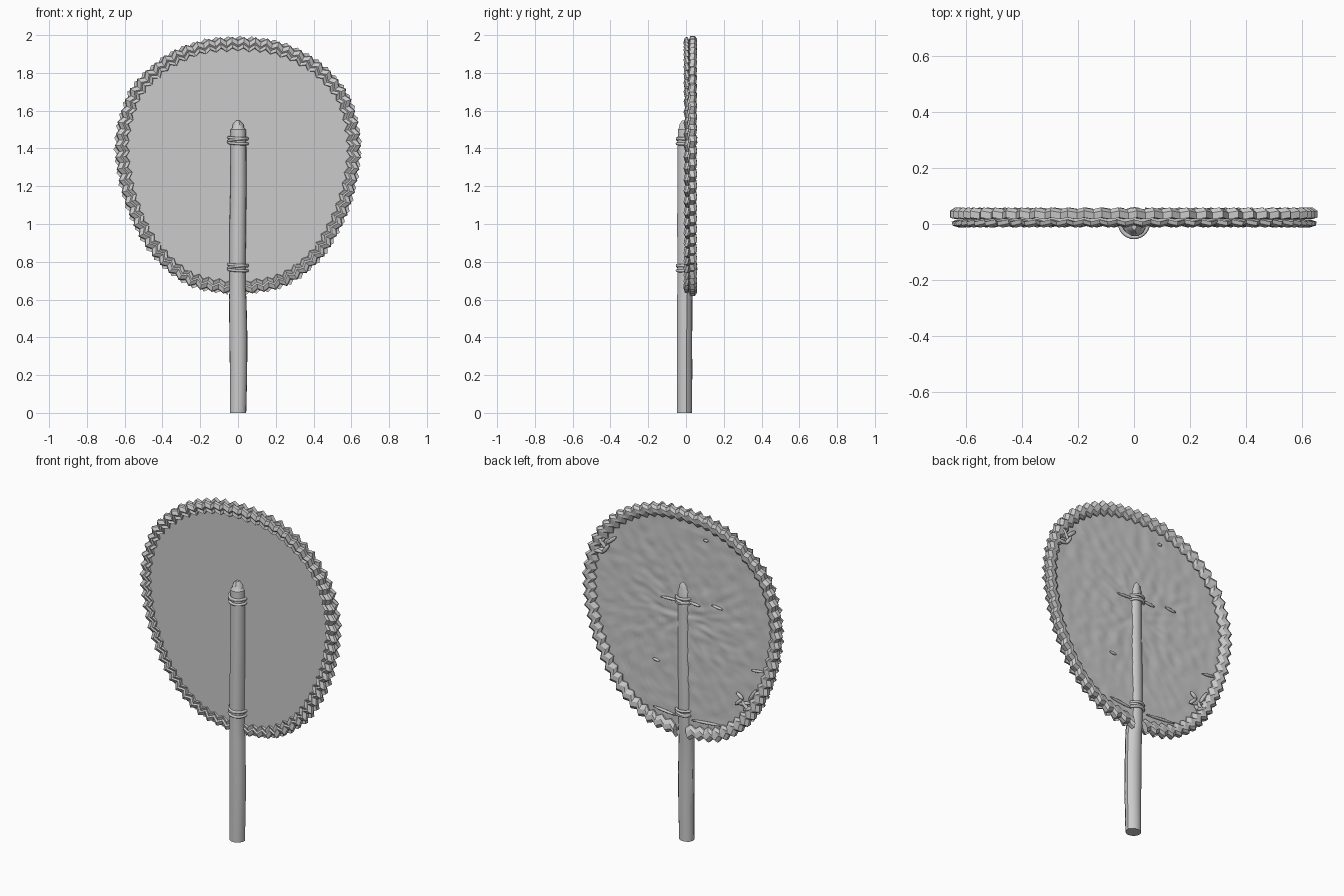
import bpy, bmesh, math, random
from mathutils import Vector, noise

random.seed(4)
cube = bpy.data.objects.get("Cube")
if cube:
    bpy.data.objects.remove(cube, do_unlink=True)

grey = bpy.data.materials.new("plain grey")
grey.use_nodes = True
grey.diffuse_color = (0.6, 0.6, 0.6, 1)
grey.node_tree.nodes["Principled BSDF"].inputs["Base Color"].default_value = (0.6, 0.6, 0.6, 1)


def finish(bm, name, angle=None):
    bmesh.ops.recalc_face_normals(bm, faces=bm.faces)
    mesh = bpy.data.meshes.new(name)
    bm.to_mesh(mesh)
    bm.free()
    obj = bpy.data.objects.new(name, mesh)
    bpy.context.collection.objects.link(obj)
    mesh.materials.append(grey)
    if angle:
        smooth(obj, angle)
    return obj


def smooth(obj, angle):
    bpy.ops.object.select_all(action='DESELECT')
    obj.select_set(True)
    bpy.context.view_layer.objects.active = obj
    bpy.ops.object.shade_smooth_by_angle(angle=math.radians(angle))


def loft(bm, rings):
    """Skin closed rings of points and cap both ends."""
    loops = [[bm.verts.new(p) for p in ring] for ring in rings]
    for a, b in zip(loops, loops[1:]):
        for i in range(len(a)):
            j = (i + 1) % len(a)
            bm.faces.new((a[i], a[j], b[j], b[i]))
    bm.faces.new(loops[0])
    bm.faces.new(loops[-1])


# Leaf-shaped outline: half the points, mirrored, splined and evenly resampled
half = [(.045, .632), (.25, .675), (.43, .81), (.55, 1.0), (.62, 1.2), (.647, 1.42),
        (.605, 1.63), (.53, 1.76), (.38, 1.89), (.2, 1.965)]
knots = [Vector(p) for p in half + [(0, 1.986)] + [(-x, z) for x, z in reversed(half)]]


def spline(pts, steps=24):
    out = []
    for i in range(len(pts) - 1):
        a, b, c, d = (pts[max(i - 1, 0)], pts[i], pts[i + 1], pts[min(i + 2, len(pts) - 1)])
        for k in range(steps):
            t = k / steps
            out.append(0.5 * (2 * b + (c - a) * t + (2 * a - 5 * b + 4 * c - d) * t * t
                              + (3 * b - a - 3 * c + d) * t ** 3))
    return out + [pts[-1]]


def resample(pts, count):
    total = [0]
    for a, b in zip(pts, pts[1:]):
        total.append(total[-1] + (b - a).length)
    out, k = [], 0
    for i in range(count + 1):
        s = total[-1] * i / count
        while k < len(pts) - 2 and total[k + 1] < s:
            k += 1
        out.append(pts[k].lerp(pts[k + 1], (s - total[k]) / (total[k + 1] - total[k])))
    return out


PLEATS = 66
path = resample(spline(knots), PLEATS * 2)
tangents = [(path[min(i + 1, len(path) - 1)] - path[max(i - 1, 0)]).normalized()
            for i in range(len(path))]


def inset(i, depth, shift=0):
    t = tangents[i]
    return path[i] - Vector((t.y, -t.x)) * depth + t * shift


# Pleated edge binding, one strip on each side of the panel
def binding(name, section, radial, wave, skew, phase):
    bm = bmesh.new()
    rings = []
    for i in range(len(path)):
        s = 1 if (i + phase) % 2 else -1
        ripple = radial * s * random.uniform(.75, 1.2)
        ring = []
        for depth, y in section:
            p = inset(i, depth - ripple, skew * (depth - .03))
            ring.append((p.x, y + wave * s, p.y))
        rings.append(ring)
    loft(bm, rings)
    return finish(bm, name)


binding("front_binding", [(.004, .012), (.008, -.002), (.032, -.009), (.042, -.002),
                          (.06, -.006), (.066, .012)], .011, -.004, 0, 0)
binding("back_binding", [(0, .02), (0, .044), (.018, .056), (.045, .053),
                         (.066, .036), (.064, .02)], .010, .003, .35, 1)

# Panel: flat front, softly dimpled back
bm = bmesh.new()
centre = Vector((0, 1.35))
edge = [inset(i, .035) for i in range(len(path))]
RINGS = 26


def dimple(p):
    return .027 + .006 * noise.noise(Vector((p.x * 17, p.y * 26, 2)))


front = [bm.verts.new((p.x, .003, p.y)) for p in edge]
bm.faces.new(front)
previous = front
for r in range(RINGS):
    f = 1 - r / RINGS
    ring = []
    for p in edge:
        q = centre.lerp(p, f)
        ring.append(bm.verts.new((q.x, dimple(q), q.y)))
    for i in range(len(ring)):
        j = (i + 1) % len(ring)
        bm.faces.new((previous[i], previous[j], ring[j], ring[i]))
    previous = ring
pole = bm.verts.new((centre.x, dimple(centre), centre.y))
for i in range(len(previous)):
    bm.faces.new((previous[i], previous[(i + 1) % len(previous)], pole))
finish(bm, "panel", 40)

# Handle: a rough stick clasping the panel, with a stubby whittled tip
bm = bmesh.new()
stations = [  # height, half width, front y, back y
    (0, .045, -.047, .033), (.2, .047, -.048, .034), (.4, .049, -.048, .034),
    (.6, .047, -.047, .035), (.66, .044, -.046, .042), (.8, .044, -.046, .043),
    (1.0, .045, -.047, .044), (1.2, .043, -.046, .043), (1.4, .042, -.045, .043),
    (1.5, .041, -.044, .042), (1.508, .032, -.038, .04), (1.528, .029, -.034, .04),
    (1.548, .01, -.022, .03)]
rings = []
for z, w, y0, y1 in stations:
    cx = .003 * math.sin(z * 6)
    ring = []
    for k in range(12):
        a = math.tau * (k + .5) / 12
        rough = 1 + .03 * math.sin(k * 5 + z)
        ring.append((cx + w * rough * math.cos(a),
                     (y0 + y1) / 2 + (y1 - y0) / 2 * rough * math.sin(a), z))
    rings.append(ring)
loft(bm, rings)
finish(bm, "handle", 35)

# Cord lashings around the handle
for place, z in (("upper", 1.44), ("lower", .768)):
    for n, (dz, tilt) in enumerate(((-.012, .06), (.004, -.1), (.016, .05))):
        bpy.ops.mesh.primitive_torus_add(major_segments=28, minor_segments=8, major_radius=.05,
                                         minor_radius=.0075, location=(0, .003, z + dz),
                                         rotation=(tilt, tilt, 0))
        cord = bpy.context.object
        cord.name = f"{place}_lashing_{n + 1}"
        cord.data.materials.append(grey)
        smooth(cord, 60)


# Loose stitches and knots on the back
def stitch(name, x, y, z, length, thick, turn):
    bpy.ops.mesh.primitive_uv_sphere_add(segments=10, ring_count=6, radius=1,
                                         location=(x, y, z), rotation=(0, turn, 0))
    obj = bpy.context.object
    obj.name = name
    obj.scale = (length, thick, thick)
    obj.data.materials.append(grey)
    smooth(obj, 60)


for x, z, length in ((.09, 1.43, .06), (-.08, 1.44, .04), (-.23, 1.46, .04), (.12, .75, .08),
                     (-.16, .75, .11), (.175, 1.04, .025), (-.5, 1.15, .05), (-.155, 1.84, .015)):
    stitch("back_stitch", x, .033, z, length, .008, random.uniform(-.15, .15))
for x, z in ((.52, 1.63), (-.43, .95)):
    for n in range(8):
        stitch("back_knot", x + random.uniform(-.05, .05), random.uniform(.032, .045),
               z + random.uniform(-.05, .05), random.uniform(.025, .05), .011,
               random.uniform(-1.2, 1.2))
